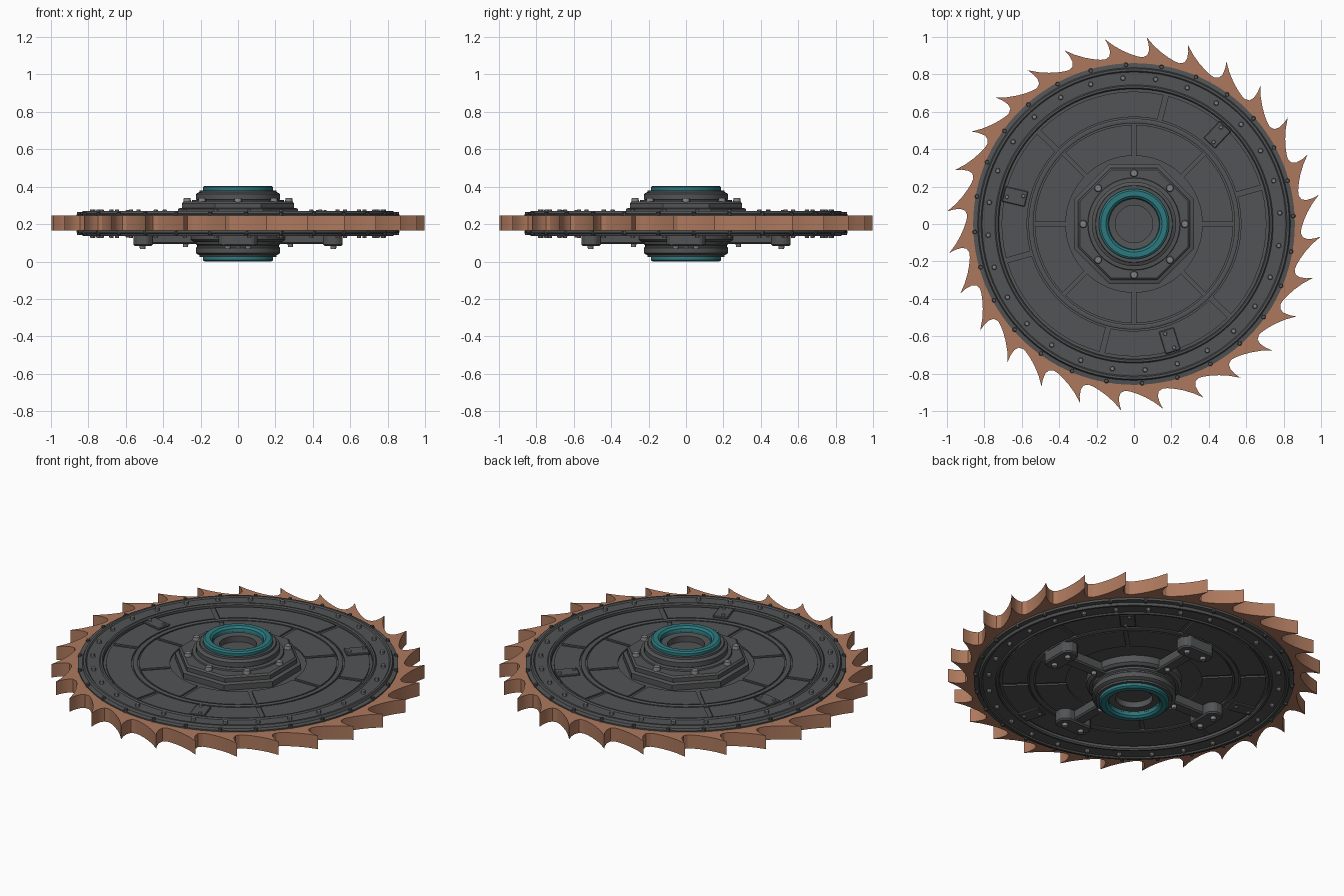
import bpy, bmesh
from math import sin, cos, pi, radians
from mathutils import Matrix, Vector

if "Cube" in bpy.data.objects:
    bpy.data.objects.remove(bpy.data.objects["Cube"])

C = 0.2025  # mid-plane height; the two faces mirror about it


def material(name, rgb):
    m = bpy.data.materials.new(name)
    m.diffuse_color = (*rgb, 1)
    m.use_nodes = True
    m.node_tree.nodes["Principled BSDF"].inputs["Base Color"].default_value = m.diffuse_color
    return m


DARK = material("dark_steel", (0.085, 0.087, 0.09))
STEEL = material("bolt_steel", (0.22, 0.22, 0.23))
COPPER = material("copper", (0.42, 0.19, 0.11))
TEAL = material("teal", (0.025, 0.19, 0.21))


def finish(name, bm, mat, bevel=0):
    bmesh.ops.remove_doubles(bm, verts=bm.verts, dist=1e-5)
    bmesh.ops.recalc_face_normals(bm, faces=bm.faces)
    me = bpy.data.meshes.new(name)
    bm.to_mesh(me)
    bm.free()
    ob = bpy.data.objects.new(name, me)
    bpy.context.collection.objects.link(ob)
    me.materials.append(mat)
    if bevel:
        b = ob.modifiers.new("bevel", 'BEVEL')
        b.width, b.segments = bevel, 1
    else:
        bpy.ops.object.select_all(action='DESELECT')
        ob.select_set(True)
        bpy.context.view_layer.objects.active = ob
        bpy.ops.object.shade_smooth_by_angle(angle=radians(30))
    return ob


def sym(half):
    return half + [(r, -h) for r, h in reversed(half)]


def lathe(name, prof, mat, sides=96, closed=False, phase=0):
    """Spin (radius, height above mid-plane) points about z."""
    bm = bmesh.new()
    rings = [[bm.verts.new((r * cos(phase + 2 * pi * i / sides), r * sin(phase + 2 * pi * i / sides), C + h))
              for i in range(sides)] for r, h in prof]
    pairs = list(zip(rings, rings[1:])) + ([(rings[-1], rings[0])] if closed else [])
    for a, b in pairs:
        for i in range(sides):
            j = (i + 1) % sides
            bm.faces.new((a[i], a[j], b[j], b[i]))
    bmesh.ops.dissolve_degenerate(bm, dist=1e-6, edges=bm.edges)
    return finish(name, bm, mat)


def prisms(name, outlines, h0, h1, mat, bevel=0):
    """Extrude flat outlines between two heights, all in one mesh."""
    bm = bmesh.new()
    for pts in outlines:
        lo = [bm.verts.new((x, y, C + h0)) for x, y in pts]
        hi = [bm.verts.new((x, y, C + h1)) for x, y in pts]
        bm.faces.new(lo)
        bm.faces.new(hi)
        for i in range(len(pts)):
            j = (i + 1) % len(pts)
            bm.faces.new((lo[i], lo[j], hi[j], hi[i]))
    return finish(name, bm, mat, bevel)


def polar(r, deg):
    return (r * cos(radians(deg)), r * sin(radians(deg)))


def turned(pts, deg):
    a = radians(deg)
    return [(x * cos(a) - y * sin(a), x * sin(a) + y * cos(a)) for x, y in pts]


def sector(r0, r1, a0, a1, gap):
    """Annular sector with parallel-sided gaps at both ends."""
    n = 12
    out = []
    for r, rev in ((r0, False), (r1, True)):
        g = gap / 2 / r * 180 / pi
        arc = [polar(r, a0 + g + (a1 - a0 - 2 * g) * i / n) for i in range(n + 1)]
        out += arc[::-1] if rev else arc
    return out


def studs(name, spots, radius, h0, h1, mat, sides=10, taper=0.75):
    """Rivets or bolts at (x, y) spots, rising from h0 to h1."""
    bm = bmesh.new()
    for x, y in spots:
        m = Matrix.Translation((x, y, C + (h0 + h1) / 2))
        up = h1 > h0
        bmesh.ops.create_cone(bm, cap_ends=True, segments=sides, depth=abs(h1 - h0), matrix=m,
                              radius1=radius if up else radius * taper,
                              radius2=radius * taper if up else radius)
    return finish(name, bm, mat)


# toothed copper blade
N = 28
STEP = 360 / N
tooth = [(1.0, 0), (0.955, -1.0), (0.92, -1.1), (0.90, -0.3), (0.893, 0.9), (0.896, 2.6),
         (0.908, 5), (0.928, 7.6), (0.958, 10.3)]
tooth[1:4] = [(0.965, -0.75), (0.93, -1.05), (0.905, -0.6)]
blade = [polar(r, -3.9 + k * STEP + a) for k in range(N) for r, a in tooth]
prisms("toothed_blade", [blade], -0.0375, 0.0425, COPPER)

# dark disc with raised rim and beads, both faces
lathe("disc_body", sym([(0, .045), (.722, .045), (.722, .06), (.728, .067), (.738, .067), (.744, .06),
                        (.812, .06), (.818, .067), (.83, .067), (.836, .053), (.86, .05)]), DARK, 112)

# hub collar with recessed core, both faces
lathe("hub_collar", sym([(0, .13), (.10, .13), (.10, .165), (.135, .17), (.135, .178), (.205, .178),
                         (.207, .168), (.213, .166), (.225, .158), (.225, .13), (.218, .124),
                         (.218, .116), (.225, .11), (.225, 0)]), DARK, 64)

for s, side in ((1, "top"), (-1, "bottom")):
    # teal bearing ring
    lathe(side + "_bearing_ring", [(r, s * h) for r, h in
          [(.13, .15), (.138, .192), (.15, .2025), (.178, .2025), (.188, .195), (.188, .172), (.18, .15)]],
          TEAL, 64, True)
    # face plates separated by narrow seams
    prisms(side + "_inner_plates", [sector(.365, .53, 45 * k, 45 * k + 45, .022) for k in range(8)],
           s * .035, s * .054, DARK)
    prisms(side + "_outer_plates", [sector(.572, .708, 16 + 60 * k, 76 + 60 * k, .026) for k in range(6)],
           s * .035, s * .054, DARK)
    lathe(side + "_mid_ring", [(.538, s * .03), (.538, s * .055), (.544, s * .058), (.558, s * .058),
                               (.564, s * .055), (.564, s * .03)], DARK, 96, True)
    # bolted cover pads
    pad = [(.59, -.042), (.715, -.042), (.715, .042), (.59, .042)]
    prisms(side + "_cover_pads", [turned(pad, 47 + 120 * k) for k in range(3)],
           s * .045, s * .064, DARK, .004)
    studs(side + "_pad_bolts", [p for k in range(3) for p in
          turned([(.695, .012), (.61, -.012)], 47 + 120 * k)], .011, s * .062, s * .073, STEEL)
    # rim rivets and edge studs
    studs(side + "_rim_rivets", [polar(.782, 81.5 + STEP * k) for k in range(N)],
          .014, s * .058, s * .076, STEEL)
    studs(side + "_edge_studs", [polar(.852, 92.9 + STEP * k) for k in range(N)],
          .013, s * .04, s * .062, DARK)

# octagonal top flange with bolts
K = 1 / cos(pi / 8)
lathe("octagon_flange", [(0, .03), (.32 * K, .03), (.32 * K, .078), (.308 * K, .084), (.30 * K, .084),
                         (.30 * K, .108), (.29 * K, .117), (0, .117)], DARK, 8, False, pi / 8)
lathe("flange_neck", [(.2, .11), (.25, .11), (.245, .125), (.2, .13)], DARK, 64, True)
studs("flange_bolts", [polar(.272, 45 * k) for k in range(8)], .022, .112, .136, STEEL, 12, .8)

# underside cross brace: arms, end feet and bolts
arm = [(.2, -.035), (.47, -.035), (.47, .035), (.2, .035)]
foot = [(.455, -.075), (.485, -.105), (.53, -.105), (.56, -.08), (.56, .08), (.53, .105),
        (.485, .105), (.455, .075)]
quarter = [90 * k for k in range(4)]
prisms("brace_arms", [turned(arm, a) for a in quarter], -.045, -.108, DARK, .008)
prisms("brace_feet", [turned(foot, a) for a in quarter], -.045, -.12, DARK, .008)
studs("foot_bolts", [p for a in quarter for p in turned([(.51, -.055), (.51, .055)], a)],
      .017, -.115, -.136, STEEL, 12, .85)
studs("arm_bolts", [polar(.28, a) for a in quarter], .015, -.105, -.126, STEEL, 12, .85)
lathe("lower_hub_flange", [(.2, -.04), (.255, -.04), (.255, -.085), (.24, -.098), (.2, -.098)],
      DARK, 64, True)
